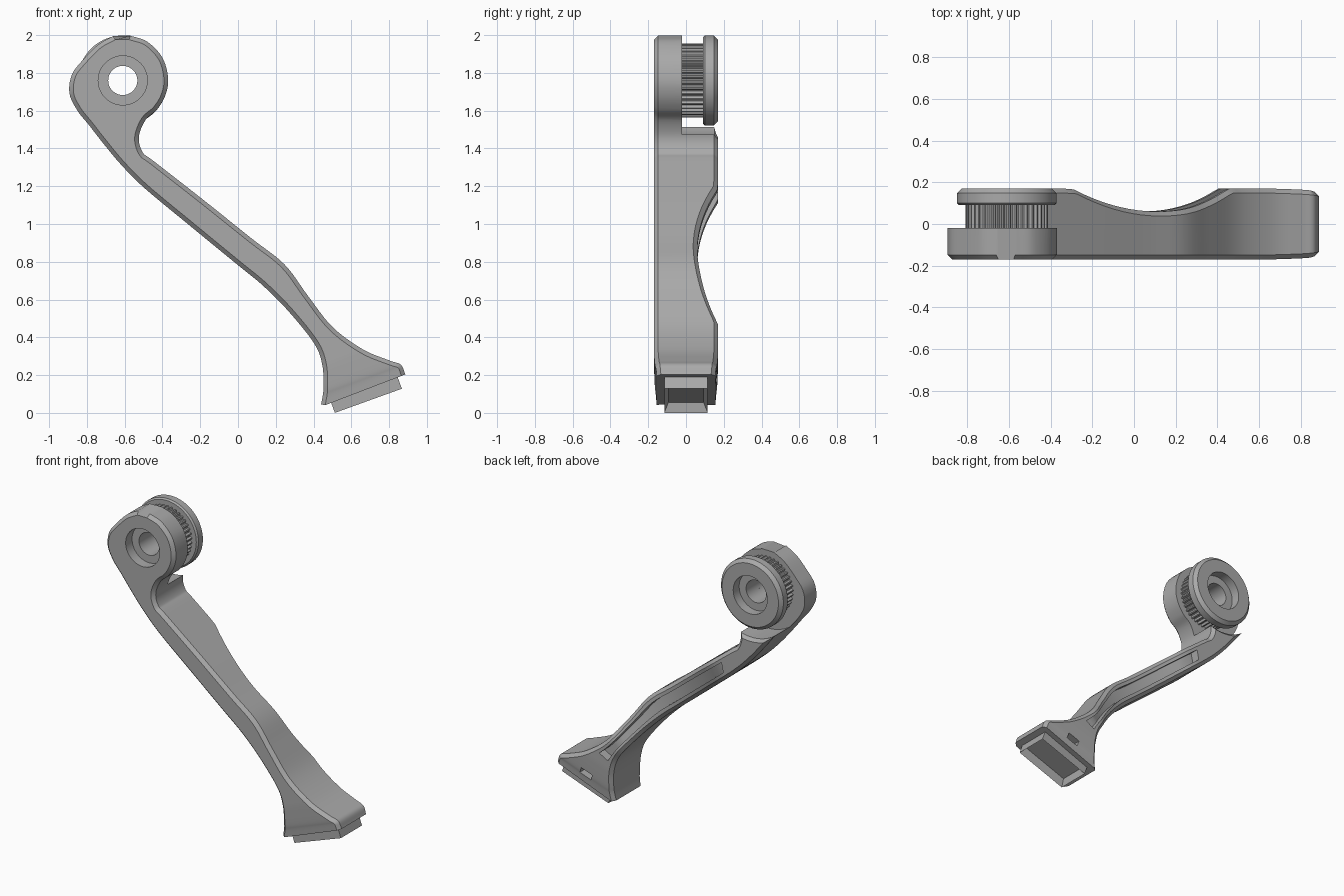
import bpy, bmesh, math
from mathutils import Vector, Matrix

old = bpy.data.objects.get("Cube")
if old:
    bpy.data.objects.remove(old, do_unlink=True)

grey = bpy.data.materials.new("plain_grey")
grey.use_nodes = True
grey.diffuse_color = (0.4, 0.4, 0.4, 1)
grey.node_tree.nodes["Principled BSDF"].inputs["Base Color"].default_value = (0.4, 0.4, 0.4, 1)

HUB = Vector((-0.61, 0, 1.76))   # centre of the pivot
HALF = 0.17                      # half thickness of the arm
CHAMFER = 0.022
FOOT_TILT = Matrix.Rotation(math.radians(-19.8), 4, 'Y')


def finish(bm, name):
    bmesh.ops.recalc_face_normals(bm, faces=bm.faces[:])
    mesh = bpy.data.meshes.new(name)
    bm.to_mesh(mesh)
    bm.free()
    mesh.materials.append(grey)
    ob = bpy.data.objects.new(name, mesh)
    bpy.context.collection.objects.link(ob)
    return ob


def activate(ob):
    bpy.ops.object.select_all(action='DESELECT')
    ob.select_set(True)
    bpy.context.view_layer.objects.active = ob


def smooth(ob):
    activate(ob)
    bpy.ops.object.shade_smooth_by_angle(angle=math.radians(28))


def cut(ob, cutter):
    cutter.hide_render = True
    mod = ob.modifiers.new("cut", 'BOOLEAN')
    mod.operation = 'DIFFERENCE'
    mod.solver = 'EXACT'
    mod.object = cutter
    activate(ob)
    bpy.ops.object.modifier_apply(modifier=mod.name)
    bpy.data.objects.remove(cutter, do_unlink=True)


def join_rings(bm, rings, closed):
    """Bridge equal rings of vertices; cap the ends unless closed."""
    n = len(rings[0])
    pairs = list(zip(rings, rings[1:]))
    if closed:
        pairs.append((rings[-1], rings[0]))
    else:
        bm.faces.new(rings[0])
        bm.faces.new(rings[-1])
    return [[bm.faces.new((a[j], a[(j + 1) % n], b[(j + 1) % n], b[j])) for j in range(n)]
            for a, b in pairs]


def lathe(name, profile, steps=72, closed=True, teeth=False):
    """Turn (y, radius) points about the hub axis."""
    bm = bmesh.new()
    rings = []
    for y, r in profile:
        ring = []
        for i in range(steps):
            a = math.tau * i / steps
            k = 0.93 if teeth and r > 0.1 and i % 4 < 2 else 1
            ring.append(bm.verts.new(HUB + Vector((r * k * math.cos(a), y, r * k * math.sin(a)))))
        rings.append(ring)
    join_rings(bm, rings, closed)
    return finish(bm, name)


def spline(keys, sub):
    """Catmull-Rom through the key points."""
    p = [Vector(k) for k in keys]
    p = [2 * p[0] - p[1]] + p + [2 * p[-1] - p[-2]]
    out = []
    for i in range(1, len(p) - 2):
        a, b, c, d = p[i - 1:i + 3]
        for s in range(sub):
            t = s / sub
            out.append(0.5 * (2 * b + (c - a) * t + (2 * a - 5 * b + 4 * c - d) * t ** 2
                              + (3 * b - a - 3 * c + d) * t ** 3))
    return out + [p[-2]]


def inset(pts, side):
    out = []
    for i, p in enumerate(pts):
        t = (pts[min(i + 1, len(pts) - 1)] - pts[max(i - 1, 0)]).normalized()
        out.append(p + Vector((-t.y, t.x)) * side * CHAMFER)
    return out


# Arm outline: matching points down the lower and the upper edge
lower = [(-.66, 1.995), (-.74, 1.95), (-.82, 1.87), (-.88, 1.79), (-.892, 1.69), (-.85, 1.6),
         (-.79, 1.525), (-.72, 1.435), (-.62, 1.315), (-.495, 1.19), (-.25, .987), (0, .782),
         (.134, .672), (.27, .535), (.405, .365), (.447, .25), (.452, .14), (.45, .1), (.44, .045)]
upper = [(-.57, 1.997), (-.48, 1.965), (-.4, 1.88), (-.37, 1.77), (-.385, 1.68), (-.43, 1.605),
         (-.49, 1.55), (-.525, 1.46), (-.505, 1.38), (-.445, 1.332), (-.18, 1.125), (.07, .925),
         (.246, .786), (.37, .62), (.5, .455), (.66, .337), (.8, .278), (.862, .255), (.886, .204)]
SUB = 6
low, up = spline(lower, SUB), spline(upper, SUB)
low_in, up_in = inset(low, 1), inset(up, -1)


def back_y(p, half):
    # shallow saddle scooped from the back of the arm
    s = (p - Vector((0.09, 0.84))).dot(Vector((0.73, -0.683))) / 0.52
    return half - 0.11 * max(0, 1 - s * s)


bm = bmesh.new()
rings = []
for i, (a, b, ai, bi) in enumerate(zip(low, up, low_in, up_in)):
    half = HALF - 0.015 * max(0, i / SUB - 15) / 3
    m1, m2 = ai.lerp(bi, 0.2), ai.lerp(bi, 0.8)
    section = [(ai, -half), (bi, -half), (b, CHAMFER - half), (b, back_y(b, half) - CHAMFER)]
    section += [(p, back_y(p, half)) for p in (bi, m2, m1, ai)]
    section += [(a, back_y(a, half) - CHAMFER), (a, CHAMFER - half)]
    rings.append([bm.verts.new((p.x, y, p.y)) for p, y in section])
strips = join_rings(bm, rings, False)
bmesh.ops.recalc_face_normals(bm, faces=bm.faces[:])

# Groove sunk along the back
floor = [strip[5] for strip in strips[9 * SUB + 2:14 * SUB + 3]]
geom = bmesh.ops.extrude_face_region(bm, geom=floor)["geom"]
bmesh.ops.translate(bm, vec=(0, -0.06, 0), verts=[g for g in geom if isinstance(g, bmesh.types.BMVert)])
bmesh.ops.delete(bm, geom=[f for f in floor if f.is_valid], context='FACES_ONLY')
arm = finish(bm, "arm")

# Counterbored hole in the head and clearance behind it
cut(arm, lathe("head_cutter", [(-.3, .13), (-.1, .13), (-.1, .077), (-.02, .077), (-.02, .3),
                               (.15, .3), (.17, .32), (.3, .32)], closed=False))

# Small latch slot in the back of the foot
bm = bmesh.new()
bmesh.ops.create_cube(bm, size=1, matrix=Matrix.Translation((.65, .15, .185)) @ FOOT_TILT
                      @ Matrix.Diagonal((.09, .1, .04, 1)))
cut(arm, finish(bm, "slot_cutter"))
smooth(arm)

# Hollow tab under the foot
bm = bmesh.new()
bmesh.ops.create_cube(bm, size=1, matrix=Matrix.Diagonal((.377, .23, .08, 1)))
bm.normal_update()
bottom = min(bm.faces, key=lambda f: f.normal.z)
bmesh.ops.inset_region(bm, faces=[bottom], thickness=0.03)
bmesh.ops.translate(bm, verts=bottom.verts[:], vec=(0, 0, 0.05))
bmesh.ops.transform(bm, verts=bm.verts[:], matrix=Matrix.Translation((.69, 0, .064)) @ FOOT_TILT
                    @ Matrix.Translation((0, 0, .04)))
finish(bm, "foot_tab")

# Toothed drum and rear flange on the pivot
smooth(lathe("toothed_drum", [(-.025, .077), (-.025, .197), (.095, .197), (.095, .077)],
             steps=160, teeth=True))
smooth(lathe("rear_flange", [(.09, .077), (.09, .228), (.1, .238), (.148, .238), (.17, .216),
                             (.17, .13), (.105, .13), (.105, .077)]))
